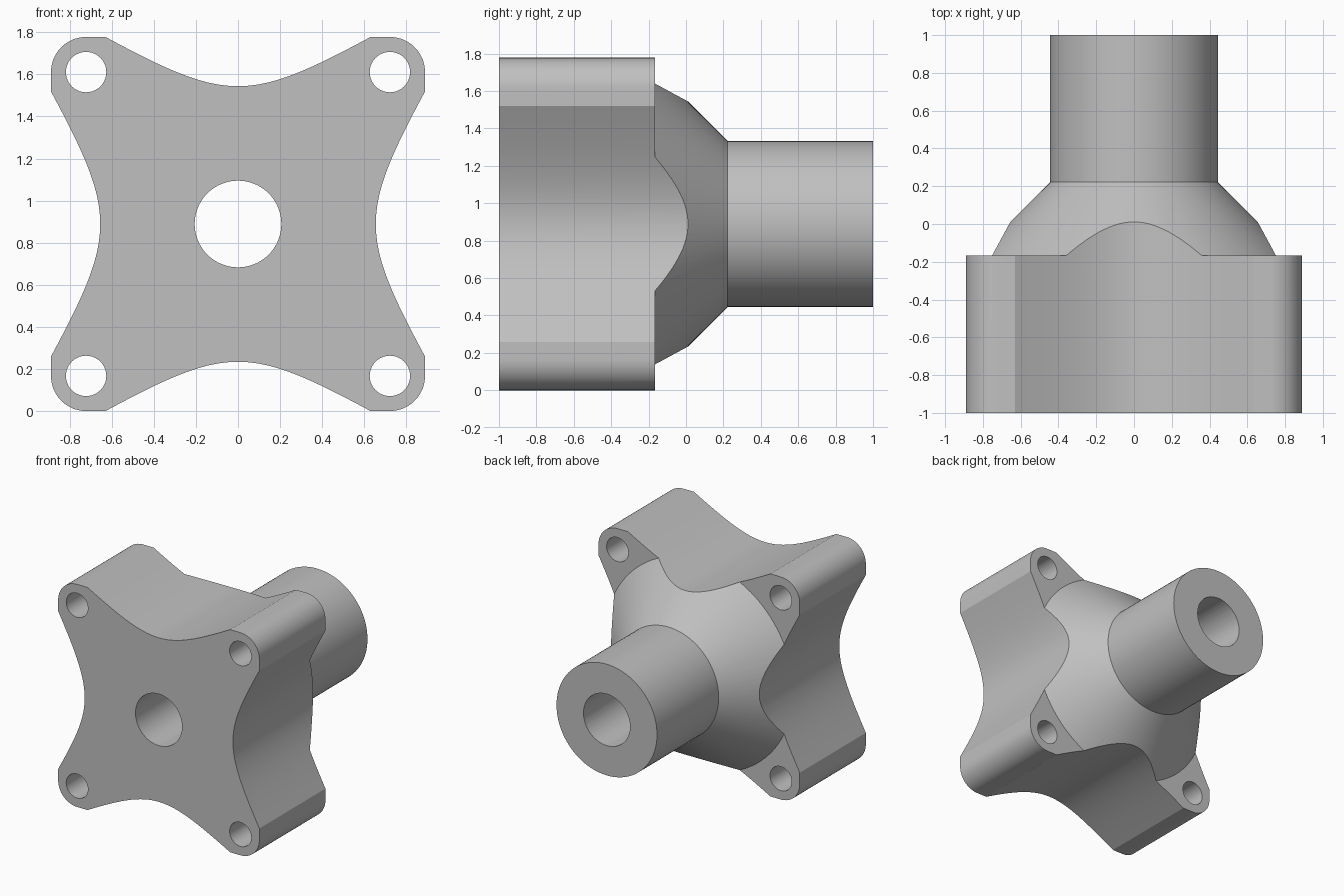
import bpy
import bmesh
import math
from mathutils import Matrix, Vector

if "Cube" in bpy.data.objects:
    bpy.data.objects.remove(bpy.data.objects["Cube"], do_unlink=True)

MID = 0.889            # half width of the flange, also the height of the axis
HOLE = 0.722           # offset of bolt holes and corner arc centres
CORNER = MID - HOLE    # corner radius

grey = bpy.data.materials.new("plain_grey")
grey.use_nodes = True
grey.diffuse_color = (0.53, 0.53, 0.53, 1)
grey.node_tree.nodes["Principled BSDF"].inputs["Base Color"].default_value = (0.53, 0.53, 0.53, 1)


def add_object(name, bm):
    bmesh.ops.recalc_face_normals(bm, faces=bm.faces)
    mesh = bpy.data.meshes.new(name)
    bm.to_mesh(mesh)
    bm.free()
    mesh.materials.append(grey)
    obj = bpy.data.objects.new(name, mesh)
    obj.location.z = MID
    bpy.context.collection.objects.link(obj)
    return obj


def quarter_outline():
    """One corner arc followed by one scooped side, ending before the next corner."""
    pts = []
    for i in range(17):
        a = math.radians(90 * i / 16)
        pts.append(Vector((HOLE + CORNER * math.cos(a), HOLE + CORNER * math.sin(a))))
    end, handle, dip = 0.63, 0.05, 0.577
    for i in range(41):
        t = i / 40
        u = 1 - t
        pts.append(Vector((end * (u**3 - t**3) + 3 * handle * u * t * (u - t),
                           MID * (u**3 + t**3) + 3 * dip * u * t)))
    return pts


def scooped_prism():
    bm = bmesh.new()
    verts = []
    for k in range(4):
        turn = Matrix.Rotation(math.pi / 2 * k, 2)
        for p in quarter_outline():
            q = turn @ p
            verts.append(bm.verts.new((q.x, -1, q.y)))
    face = bm.faces.new(verts)
    ext = bmesh.ops.extrude_face_region(bm, geom=[face])
    moved = [g for g in ext["geom"] if isinstance(g, bmesh.types.BMVert)]
    bmesh.ops.translate(bm, verts=moved, vec=(0, 2.2, 0))
    return add_object("flange_hub", bm)


def turned_body(profile):
    bm = bmesh.new()
    verts = [bm.verts.new((r, y, 0)) for r, y in profile]
    edges = [bm.edges.new(pair) for pair in zip(verts, verts[1:])]
    bmesh.ops.spin(bm, geom=verts + edges, cent=(0, 0, 0), axis=(0, 1, 0),
                   angle=math.tau, steps=96, use_duplicate=False)
    bmesh.ops.remove_doubles(bm, verts=bm.verts, dist=0.0005)
    return add_object("turned_envelope", bm)


def drill_set():
    bm = bmesh.new()
    drills = [(0, 0, 0.206, 64)]
    drills += [(sx * HOLE, sz * HOLE, 0.096, 40) for sx in (-1, 1) for sz in (-1, 1)]
    for x, z, radius, sides in drills:
        place = Matrix.Translation((x, 0, z)) @ Matrix.Rotation(math.pi / 2, 4, 'X')
        bmesh.ops.create_cone(bm, cap_ends=True, segments=sides, radius1=radius,
                              radius2=radius, depth=3, matrix=place)
    return add_object("drill_set", bm)


def boolean(target, cutter, operation):
    cutter.hide_render = True
    mod = target.modifiers.new(operation.lower(), 'BOOLEAN')
    mod.operation = operation
    mod.solver = 'EXACT'
    mod.object = cutter
    bpy.ops.object.select_all(action='DESELECT')
    bpy.context.view_layer.objects.active = target
    target.select_set(True)
    bpy.ops.object.modifier_apply(modifier=mod.name)
    bpy.data.objects.remove(cutter, do_unlink=True)


# Scooped prism trimmed by a flange, 45 degree cone and shaft profile
hub = scooped_prism()
boolean(hub, turned_body([(0, -1.1), (1.3, -1.1), (1.3, -0.166), (0.832, -0.166),
                          (0.444, 0.222), (0.444, 1), (0, 1)]), 'INTERSECT')

# Shaft bore and four bolt holes
boolean(hub, drill_set(), 'DIFFERENCE')

bpy.ops.object.shade_smooth_by_angle(angle=math.radians(20))
